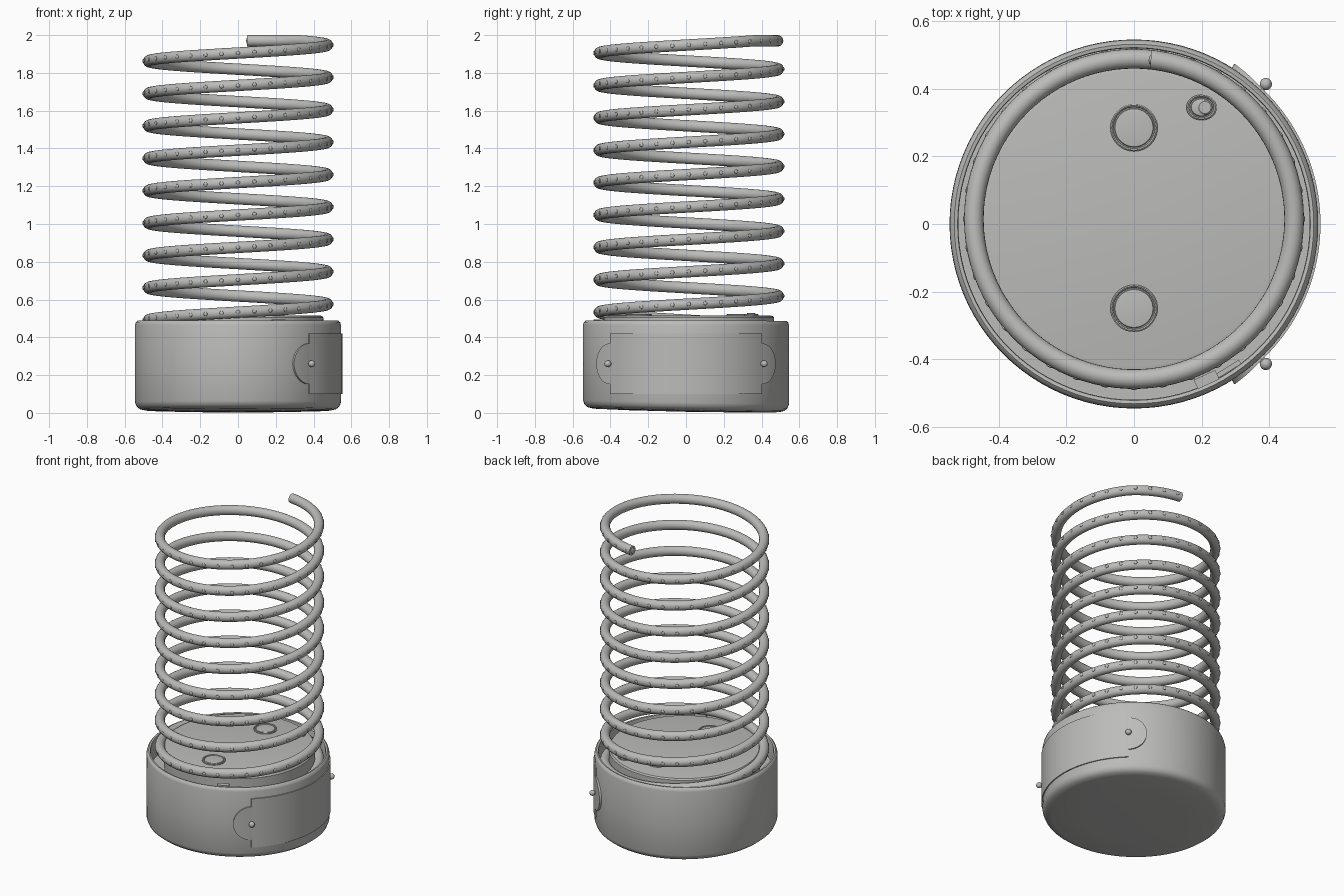
import bpy, bmesh, math
from mathutils import Matrix, Vector

if "Cube" in bpy.data.objects:
    bpy.data.objects.remove(bpy.data.objects["Cube"])

grey = bpy.data.materials.new("plain_grey")
grey.diffuse_color = (0.5, 0.5, 0.49, 1)
grey.use_nodes = True
grey.node_tree.nodes["Principled BSDF"].inputs["Base Color"].default_value = grey.diffuse_color


def finish(name, bm, angle=35):
    bmesh.ops.recalc_face_normals(bm, faces=bm.faces[:])
    me = bpy.data.meshes.new(name)
    bm.to_mesh(me)
    bm.free()
    me.materials.append(grey)
    for p in me.polygons:
        p.use_smooth = True
    me.set_sharp_from_angle(angle=math.radians(angle))
    ob = bpy.data.objects.new(name, me)
    bpy.context.collection.objects.link(ob)
    return ob


def rings_to_faces(bm, rings, closed=True):
    n = len(rings[0])
    for a, b in zip(rings, rings[1:]):
        for i in range(n if closed else n - 1):
            j = (i + 1) % n
            bm.faces.new((a[i], a[j], b[j], b[i]))


def lathe(name, profile, centre=(0, 0), n=96, scale=(1, 1), tilt=0.0):
    """Revolve (radius, z) points; both ends are capped."""
    bm = bmesh.new()
    rings = []
    for r, z in profile:
        ring = []
        for i in range(n):
            t = 2 * math.pi * i / n
            x, y = r * math.cos(t) * scale[0], r * math.sin(t) * scale[1]
            ring.append(bm.verts.new((x + centre[0], y + centre[1],
                                      z - tilt * y * (1 - z / 0.5))))
        rings.append(ring)
    rings_to_faces(bm, rings)
    bm.faces.new(rings[0])
    bm.faces.new(rings[-1])
    return finish(name, bm)


# Cup-shaped base with rounded lower edge, slightly slanted underneath
lathe("base_cup", [(0.02, 0.006), (0.3, 0.008), (0.49, 0.013), (0.52, 0.02), (0.537, 0.034),
                   (0.545, 0.055), (0.546, 0.25), (0.545, 0.465), (0.541, 0.48), (0.532, 0.488),
                   (0.522, 0.486), (0.52, 0.478), (0.52, 0.36), (0.1, 0.36)], tilt=0.02)

# Raised inner plate inside the coil
CY = 0.015
lathe("inner_plate", [(0.45, 0.35), (0.452, 0.504), (0.445, 0.513), (0.435, 0.515)], (0, CY))

# Round buttons on the plate, each a disc inside a thin collar
def button(name, x, y, r, sc=(1, 1)):
    lathe(name, [(r, 0.505), (r, 0.52), (r - 0.004, 0.523), (r - 0.008, 0.52),
                 (r - 0.009, 0.5165), (r - 0.012, 0.5165), (r - 0.014, 0.521),
                 (r * 0.55, 0.523)], (x, y), 40, sc)

button("rear_button", 0, 0.285, 0.07)
button("front_button", 0, -0.25, 0.07)
button("small_button", 0.2, 0.345, 0.042, (1.08, 0.9))
lathe("small_button_knob", [(0.022, 0.51), (0.022, 0.527), (0.018, 0.53)], (0.21, 0.345), 24)

# Coil helix: angle 0 of the last turn lies at z = 1.948
R, TUBE, PITCH = 0.474, 0.029, 0.1715
START, END = -3300, 84


def helix(deg):
    t = math.radians(deg)
    z = min(1.948 + PITCH * deg / 360, 1.97)
    return Vector((R * math.cos(t), CY + R * math.sin(t), z)), Vector((math.cos(t), math.sin(t), 0))


bm = bmesh.new()
rings = []
deg = START
while deg <= END:
    c, out = helix(deg)
    rings.append([bm.verts.new(c + out * (TUBE * math.cos(a)) + Vector((0, 0, 0.03 * math.sin(a))))
                  for a in (2 * math.pi * k / 20 for k in range(20))])
    deg += 4
rings_to_faces(bm, rings)
bm.faces.new(rings[0])
bm.faces.new(rings[-1])
finish("coil", bm)

# Row of small studs along the outside of the coil
bm = bmesh.new()
deg = START + 190
while deg < END - 3:
    c, out = helix(deg)
    m = (Matrix.Translation(c + out * (TUBE - 0.001))
         @ Matrix.Rotation(math.radians(deg), 4, 'Z')
         @ Matrix.Diagonal((0.004, 0.011, 0.011, 1)))
    bmesh.ops.create_icosphere(bm, subdivisions=2, radius=1, matrix=m)
    deg += 10
finish("coil_studs", bm, 60)

# Dimple rim on the open end of the coil
c, out = helix(END)
bm = bmesh.new()
bmesh.ops.create_uvsphere(bm, u_segments=16, v_segments=8, radius=1,
                          matrix=Matrix.Translation(c) @ Matrix.Rotation(math.radians(END), 4, 'Z')
                          @ Matrix.Diagonal((0.014, 0.006, 0.018, 1)))
finish("coil_end_stud", bm)

# Curved side plate with a rounded tab at each end
BODY, TAB_R, ZC = 46.7, 0.108, 0.26


def strip(bm, columns):
    """columns: (angle in degrees, half height, outer radius)"""
    rings = []
    for a, h, ro in columns:
        t = math.radians(a)
        rings.append([bm.verts.new((r * math.cos(t), r * math.sin(t), ZC + s * h))
                      for r, s in ((0.535, -1), (ro, -1), (ro, 1), (0.535, 1))])
    rings_to_faces(bm, rings)
    bm.faces.new(rings[0])
    bm.faces.new(rings[-1])


bm = bmesh.new()
strip(bm, [(-BODY + 2 * BODY * i / 32, 0.16, 0.552) for i in range(33)])
for side in (-1, 1):
    cols = []
    for i in range(15):
        u = math.radians(88 * i / 14)
        a = BODY + math.degrees(TAB_R * math.sin(u) / 0.55)
        cols.append((side * a, TAB_R * math.cos(u), 0.552 + 0.008 * math.sin(u)))
    strip(bm, cols)
finish("side_plate", bm)

# Plate screws
for name, side in (("front_screw", -1), ("rear_screw", 1)):
    t = math.radians(side * BODY)
    bm = bmesh.new()
    rot = Matrix.Rotation(t, 4, 'Z') @ Matrix.Rotation(math.pi / 2, 4, 'Y')
    pos = Vector((math.cos(t), math.sin(t), 0))
    bmesh.ops.create_uvsphere(bm, u_segments=20, v_segments=12, radius=0.018,
                              matrix=Matrix.Translation(pos * 0.569 + Vector((0, 0, ZC))) @ rot)
    bmesh.ops.create_cone(bm, cap_ends=True, segments=16, radius1=0.01, radius2=0.01, depth=0.05,
                          matrix=Matrix.Translation(pos * 0.545 + Vector((0, 0, ZC))) @ rot)
    finish(name, bm)

# Small retaining clip on the rim where the coil enters the base
for name, ang, rad, size in (("rim_clip", -65, 0.508, (0.03, 0.07, 0.05)),
                             ("rim_clip_tongue", -58, 0.512, (0.014, 0.1, 0.03))):
    bm = bmesh.new()
    t = math.radians(ang)
    bmesh.ops.create_cube(bm, size=1, matrix=Matrix.Translation(
        (rad * math.cos(t), rad * math.sin(t), 0.47)) @ Matrix.Rotation(t, 4, 'Z')
        @ Matrix.Diagonal((*size, 1)))
    finish(name, bm)
